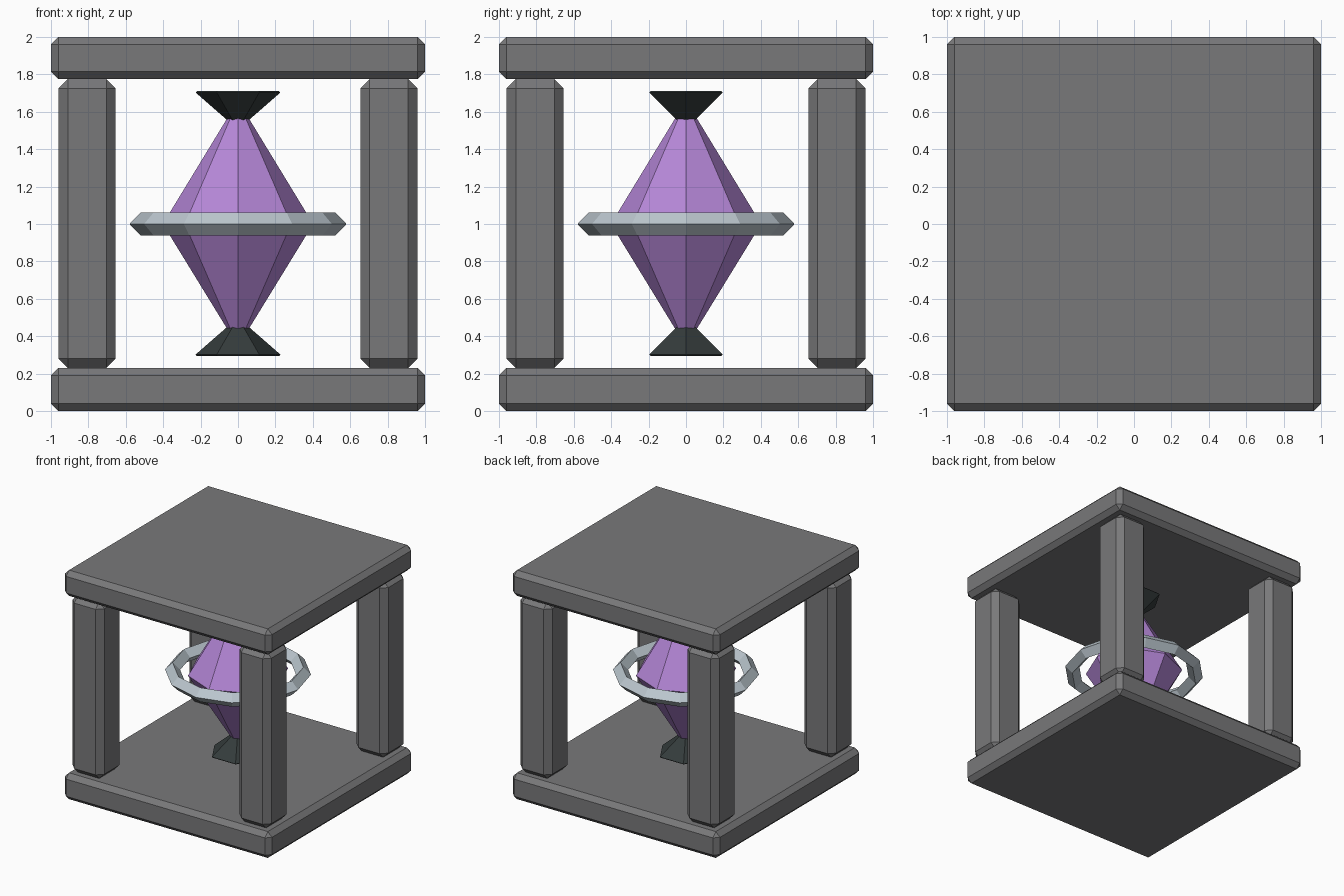
import bpy, bmesh, math

if "Cube" in bpy.data.objects:
    bpy.data.objects.remove(bpy.data.objects["Cube"])


def material(name, rgb):
    m = bpy.data.materials.new(name)
    m.diffuse_color = (*rgb, 1)
    m.use_nodes = True
    m.node_tree.nodes["Principled BSDF"].inputs["Base Color"].default_value = m.diffuse_color
    return m


stone = material("grey stone", (0.19, 0.19, 0.195))
purple = material("purple crystal", (0.46, 0.24, 0.68))
silver = material("silver", (0.50, 0.57, 0.62))
dark = material("dark metal", (0.035, 0.045, 0.045))


def finish(name, bm, mat):
    bmesh.ops.recalc_face_normals(bm, faces=bm.faces)
    mesh = bpy.data.meshes.new(name)
    bm.to_mesh(mesh)
    bm.free()
    mesh.materials.append(mat)
    ob = bpy.data.objects.new(name, mesh)
    bpy.context.collection.objects.link(ob)
    return ob


def block(name, lo, hi, bevel):
    """Box between two corners with chamfered edges."""
    bm = bmesh.new()
    bmesh.ops.create_cube(bm, size=1)
    for v in bm.verts:
        v.co = [(a + b) / 2 + c * (b - a) for a, b, c in zip(lo, hi, v.co)]
    bmesh.ops.bevel(bm, geom=bm.edges[:], offset=bevel, segments=1,
                    affect='EDGES', clamp_overlap=True)
    return finish(name, bm, stone)


def lathe(name, profile, sides, mat, closed=False):
    """Turn (radius, z) points around z; zero radius makes a point."""
    bm = bmesh.new()
    rings = []
    for r, z in profile:
        if r == 0:
            rings.append([bm.verts.new((0, 0, z))] * sides)
        else:
            rings.append([bm.verts.new((r * math.cos(2 * math.pi * i / sides),
                                        r * math.sin(2 * math.pi * i / sides), z))
                          for i in range(sides)])
    pairs = list(zip(rings, rings[1:]))
    if closed:
        pairs.append((rings[-1], rings[0]))
    for a, b in pairs:
        for i in range(sides):
            j = (i + 1) % sides
            bm.faces.new(list(dict.fromkeys((a[i], a[j], b[j], b[i]))))
    return finish(name, bm, mat)


# Base and roof slabs
block("base_slab", (-1, -1, 0), (1, 1, 0.23), 0.04)
block("roof_slab", (-1, -1, 1.775), (1, 1, 2), 0.04)

# Corner pillars
for sx in (-1, 1):
    for sy in (-1, 1):
        x, y = sx * 0.807, sy * 0.807
        block("corner_pillar", (x - 0.153, y - 0.153, 0.23),
              (x + 0.153, y + 0.153, 1.775), 0.05)

# Crystal, floating ring and the two cone holders
lathe("crystal", [(0, 0.345), (0.402, 1.0), (0, 1.66)], 8, purple)
lathe("floating_ring", [(0.58, 1), (0.52, 1.062), (0.46, 1), (0.52, 0.938)],
      12, silver, closed=True)
lathe("lower_holder", [(0, 0.295), (0.22, 0.295), (0.227, 0.302), (0, 0.50)], 6, dark)
lathe("upper_holder", [(0, 1.71), (0.22, 1.71), (0.227, 1.703), (0, 1.505)], 6, dark)
